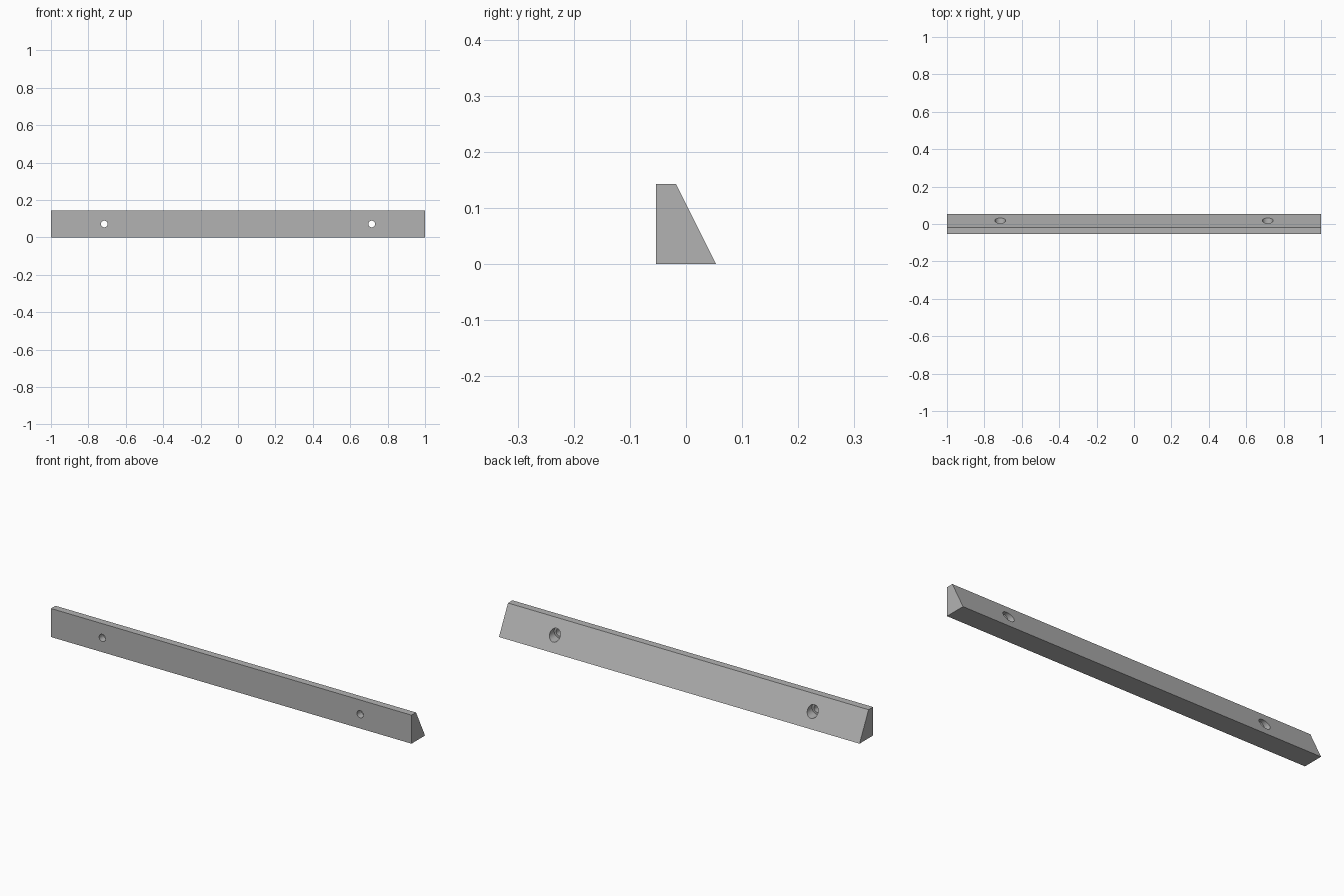
import bpy, bmesh, math

default = bpy.data.objects.get("Cube")
if default:
    bpy.data.objects.remove(default, do_unlink=True)

grey = bpy.data.materials.new("light grey")
grey.use_nodes = True
colour = (0.45, 0.45, 0.45, 1)
grey.diffuse_color = colour
grey.node_tree.nodes["Principled BSDF"].inputs["Base Color"].default_value = colour

HALF_LENGTH = 1.0
HOLE_X, HOLE_Z = 0.715, 0.0715
FRONT_Y, BACK_Y, TOP_Z = -0.0535, 0.0535, 0.143
TOP_BACK_Y = -0.018
SEAT_Y = -0.018


def wedge_rail():
    """Extrude the side profile along x."""
    profile = [(FRONT_Y, 0), (BACK_Y, 0), (TOP_BACK_Y, TOP_Z), (FRONT_Y, TOP_Z)]
    bm = bmesh.new()
    face = bm.faces.new([bm.verts.new((-HALF_LENGTH, y, z)) for y, z in profile])
    ext = bmesh.ops.extrude_face_region(bm, geom=[face])
    verts = [v for v in ext["geom"] if isinstance(v, bmesh.types.BMVert)]
    bmesh.ops.translate(bm, verts=verts, vec=(2 * HALF_LENGTH, 0, 0))
    bmesh.ops.recalc_face_normals(bm, faces=bm.faces[:])
    mesh = bpy.data.meshes.new("wedge_rail")
    bm.to_mesh(mesh)
    bm.free()
    mesh.materials.append(grey)
    obj = bpy.data.objects.new("wedge_rail", mesh)
    bpy.context.collection.objects.link(obj)
    return obj


def drill(target, x, radius, y0, y1):
    """Cut a round hole running along y."""
    bpy.ops.mesh.primitive_cylinder_add(
        vertices=32, radius=radius, depth=y1 - y0,
        location=(x, (y0 + y1) / 2, HOLE_Z), rotation=(math.pi / 2, 0, 0))
    cutter = bpy.context.object
    cutter.name = "hole_cutter"
    cutter.hide_render = True
    cutter.data.materials.append(grey)
    mod = target.modifiers.new("hole", 'BOOLEAN')
    mod.operation, mod.solver, mod.object = 'DIFFERENCE', 'EXACT', cutter
    bpy.ops.object.select_all(action='DESELECT')
    target.select_set(True)
    bpy.context.view_layer.objects.active = target
    bpy.ops.object.modifier_apply(modifier=mod.name)
    bpy.data.objects.remove(cutter, do_unlink=True)


rail = wedge_rail()
# Screw holes: narrow bore right through, wider counterbore from the sloped back
for side in (-1, 1):
    drill(rail, side * HOLE_X, 0.029, SEAT_Y, 0.1)
    drill(rail, side * HOLE_X, 0.018, -0.1, 0.1)

bpy.ops.object.shade_smooth_by_angle(angle=math.radians(30))
